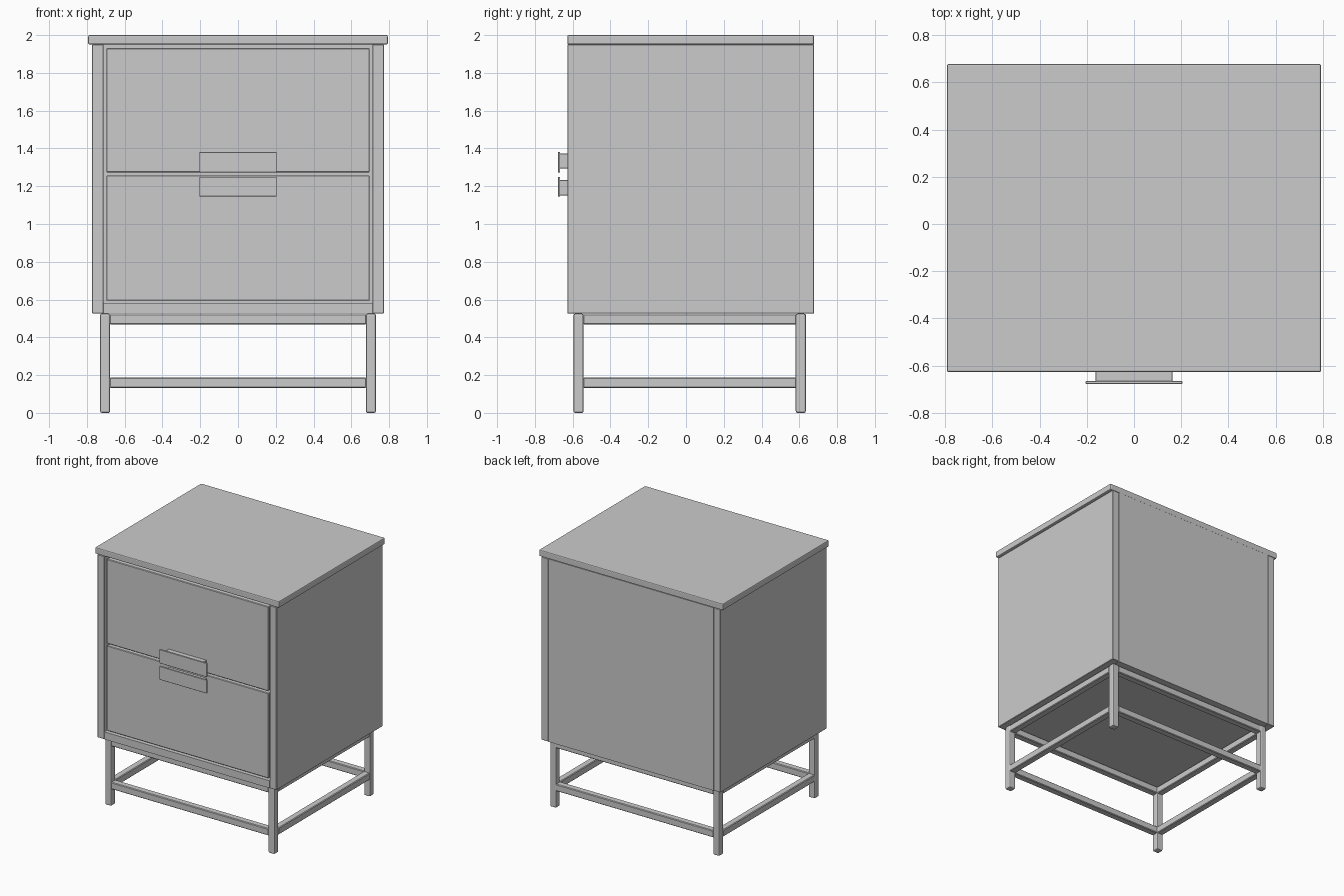
import bpy

if "Cube" in bpy.data.objects:
    bpy.data.objects.remove(bpy.data.objects["Cube"])

FRONT, BACK = -0.628, 0.678
BODY_Z0, BODY_Z1 = 0.525, 1.95


def box(name, x, y, z, bevel=0.003, segments=1):
    """Bevelled box from (min, max) ranges on each axis."""
    bpy.ops.mesh.primitive_cube_add(size=1)
    ob = bpy.context.object
    ob.name = name
    for v in ob.data.vertices:
        v.co = [r[0] if c < 0 else r[1] for c, r in zip(v.co, (x, y, z))]
    if bevel:
        m = ob.modifiers.new("Bevel", 'BEVEL')
        m.width = bevel
        m.segments = segments
    return ob


# Cabinet top
box("top_slab", (-0.793, 0.793), (FRONT, BACK), (BODY_Z1, 2.0), 0.007, 2)

# Carcass
for side, s in (("left", -1), ("right", 1)):
    box(side + "_panel", sorted((s * 0.712, s * 0.772)), (FRONT, BACK),
        (BODY_Z0, BODY_Z1))
box("bottom_panel", (-0.712, 0.712), (FRONT, BACK), (BODY_Z0, 0.583), 0)
box("back_panel", (-0.712, 0.712), (BACK - 0.04, BACK), (0.583, BODY_Z1), 0)

# Drawers: front, box behind it, and a T-shaped handle
for name, z0, z1, plate, stem in (
        ("lower", 0.594, 1.257, (1.145, 1.25), (1.152, 1.232)),
        ("upper", 1.273, 1.931, (1.273, 1.381), (1.295, 1.372))):
    box(name + "_drawer_front", (-0.697, 0.697), (FRONT + 0.008, FRONT + 0.06),
        (z0, z1), 0.004)
    box(name + "_drawer_box", (-0.67, 0.67), (FRONT + 0.06, BACK - 0.08),
        (z0 + 0.03, z1 - 0.05), 0)
    box(name + "_handle_stem", (-0.163, 0.163), (-0.668, FRONT + 0.01), stem, 0.002)
    box(name + "_handle_plate", (-0.205, 0.205), (-0.678, -0.666), plate, 0.002)

# Metal base: legs and two levels of rails
LX = (0.677, 0.73)
LEG_Y = {"front": (-0.595, -0.542), "back": (0.581, 0.634)}
LEVELS = {"upper": (0.468, 0.522), "lower": (0.133, 0.187)}
for end, y in LEG_Y.items():
    for side, s in (("left", -1), ("right", 1)):
        box(f"{end}_{side}_leg", sorted((s * LX[0], s * LX[1])), y,
            (0.0, BODY_Z0), 0.009, 2)
    for level, z in LEVELS.items():
        box(f"{end}_{level}_rail", (-0.68, 0.68), y, z, 0.005)
for side, s in (("left", -1), ("right", 1)):
    for level, z in LEVELS.items():
        box(f"{side}_{level}_rail", sorted((s * LX[0], s * LX[1])),
            (-0.545, 0.584), z, 0.005)
